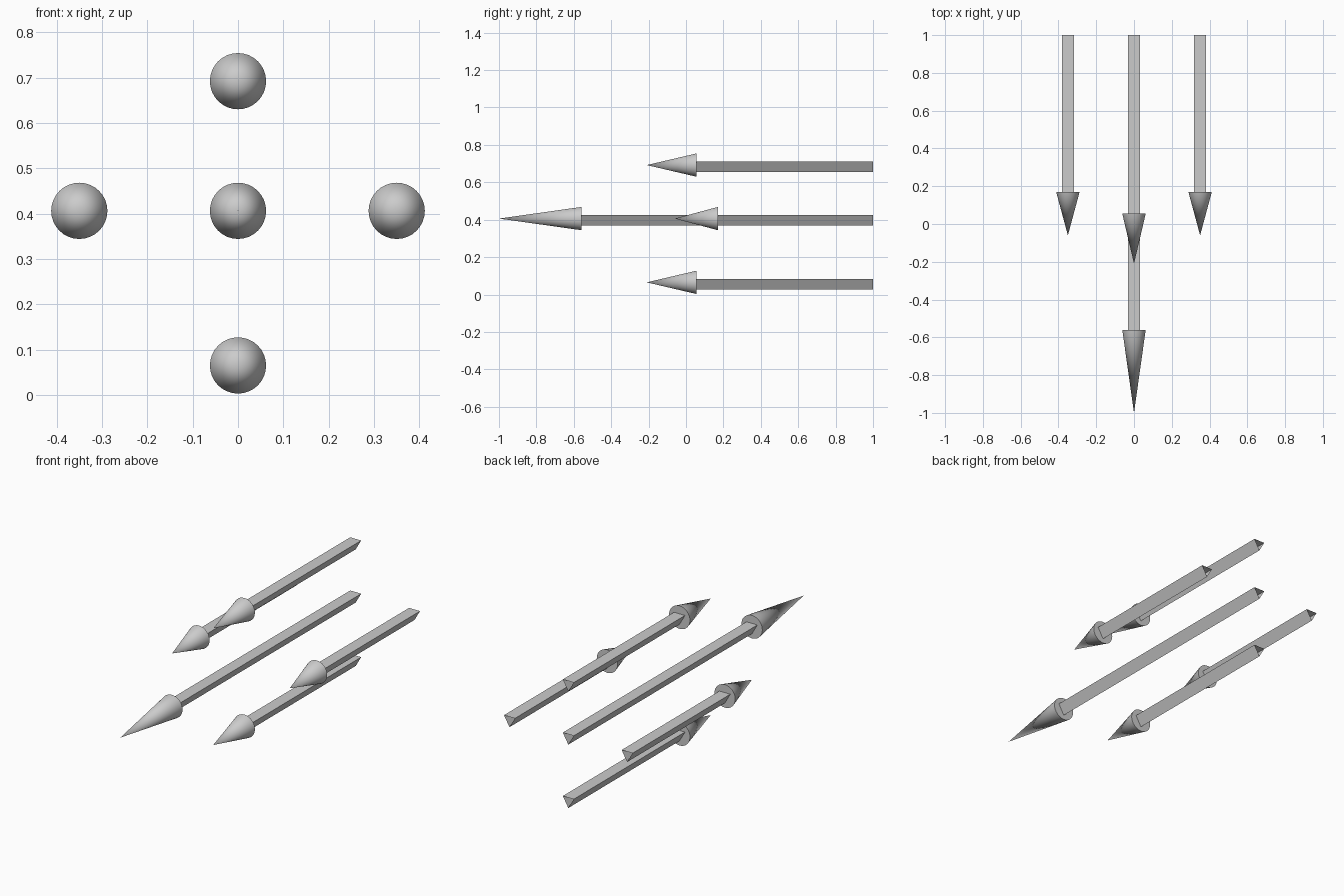
import bpy, bmesh
from math import sin, cos, pi, radians

if "Cube" in bpy.data.objects:
    bpy.data.objects.remove(bpy.data.objects["Cube"])

BACK = 1.0       # y of the open shaft ends
HEAD_R = 0.062
SHAFT_R = 0.0375


def make_object(name, bm):
    bmesh.ops.recalc_face_normals(bm, faces=bm.faces)
    mesh = bpy.data.meshes.new(name)
    bm.to_mesh(mesh)
    bm.free()
    obj = bpy.data.objects.new(name, mesh)
    bpy.context.collection.objects.link(obj)
    return obj


def ring(bm, x, y, z, radius, sides):
    # Ring in the xz plane, first point straight down
    return [bm.verts.new((x + radius * sin(2 * pi * i / sides), y,
                          z - radius * cos(2 * pi * i / sides)))
            for i in range(sides)]


def arrow(name, x, z, tip, base):
    # Smooth cone head with flat base
    bm = bmesh.new()
    rim = ring(bm, x, base, z, HEAD_R, 32)
    point = bm.verts.new((x, tip, z))
    bm.faces.new(rim)
    for i, v in enumerate(rim):
        bm.faces.new((v, rim[i - 1], point))
    head = make_object(name + "_head", bm)
    bpy.ops.object.select_all(action='DESELECT')
    head.select_set(True)
    bpy.context.view_layer.objects.active = head
    bpy.ops.object.shade_smooth_by_angle(angle=radians(40))

    # Three-sided shaft, flat side up, open at the ends
    bm = bmesh.new()
    front = ring(bm, x, base, z, SHAFT_R, 3)
    back = ring(bm, x, BACK, z, SHAFT_R, 3)
    for i in range(3):
        # Wound so that the normals point outward
        bm.faces.new((front[i - 1], front[i], back[i], back[i - 1]))
    make_object(name + "_shaft", bm)


# Long central arrow, then the four around it
arrow("centre_arrow", 0, 0.406, -1.0, -0.56)
for side, x in (("left", -0.35), ("right", 0.35)):
    arrow(side + "_arrow", x, 0.406, -0.06, 0.17)
for side, z in (("upper", 0.692), ("lower", 0.065)):
    arrow(side + "_arrow", 0, z, -0.21, 0.055)
